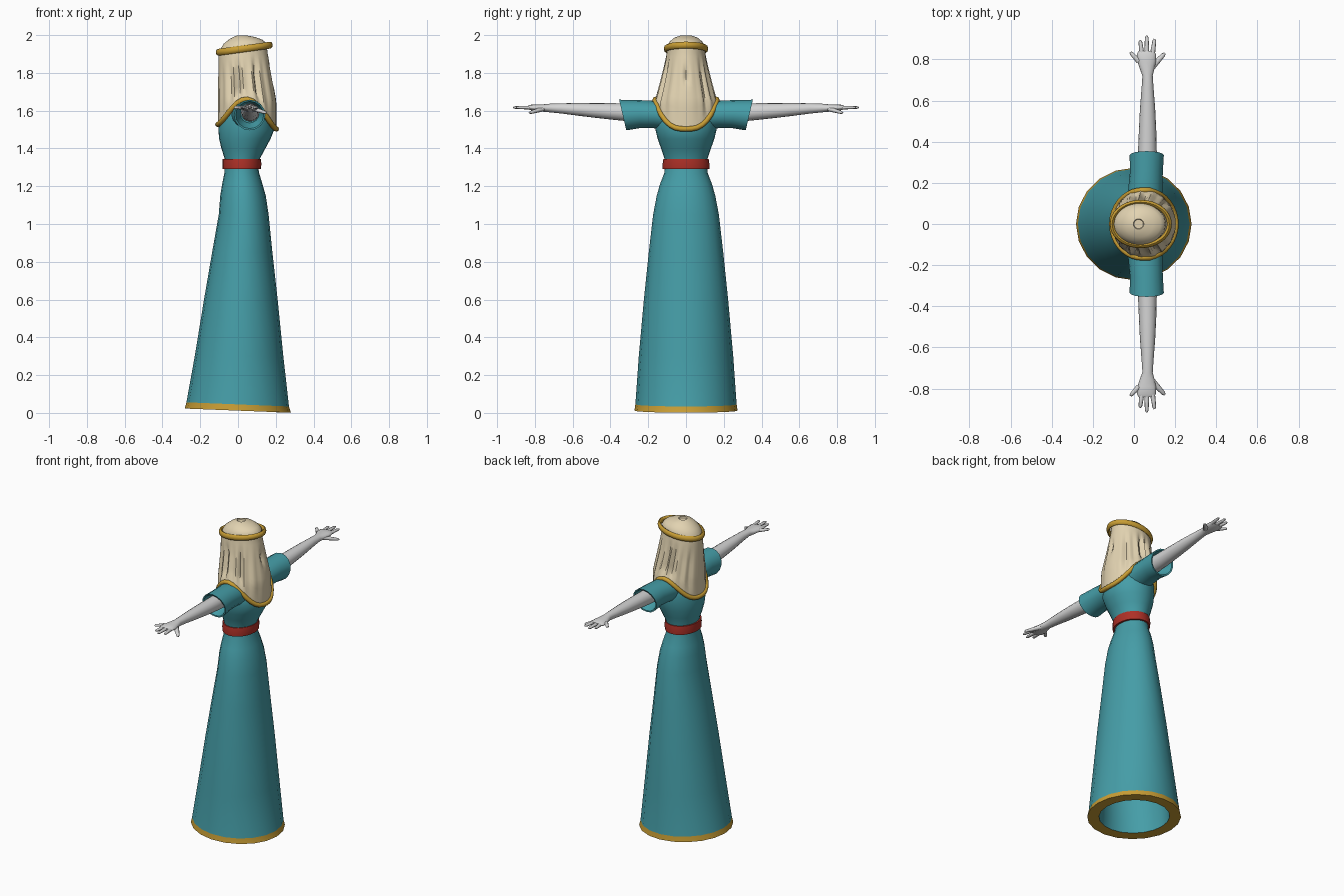
import bpy, bmesh, math
from math import sin, cos, pi
from mathutils import Vector

if "Cube" in bpy.data.objects:
    bpy.data.objects.remove(bpy.data.objects["Cube"])


def material(name, rgb):
    m = bpy.data.materials.new(name)
    m.diffuse_color = (*rgb, 1)
    m.use_nodes = True
    m.node_tree.nodes["Principled BSDF"].inputs["Base Color"].default_value = m.diffuse_color
    return m


TEAL = material("teal cloth", (0.06, 0.34, 0.39))
GOLD = material("gold trim", (0.58, 0.34, 0.035))
RED = material("red belt", (0.42, 0.03, 0.02))
CREAM = material("cream veil", (0.76, 0.65, 0.44))
WHITE = material("pale skin", (0.66, 0.66, 0.66))


def loft(name, rings, mats, rule=None, cap_start=True, cap_end=True, angle=40):
    """Skin closed rings of points; rule(ring index) picks the material."""
    bm = bmesh.new()
    vs = [[bm.verts.new(p) for p in r] for r in rings]
    n = len(vs[0])
    for i in range(len(vs) - 1):
        for j in range(n):
            k = (j + 1) % n
            f = bm.faces.new((vs[i][j], vs[i][k], vs[i + 1][k], vs[i + 1][j]))
            f.material_index = rule(i) if rule else 0
    if cap_start:
        bm.faces.new(vs[0])
    if cap_end:
        bm.faces.new(vs[-1])
    bmesh.ops.recalc_face_normals(bm, faces=bm.faces)
    me = bpy.data.meshes.new(name)
    bm.to_mesh(me)
    bm.free()
    for m in mats:
        me.materials.append(m)
    ob = bpy.data.objects.new(name, me)
    bpy.context.collection.objects.link(ob)
    bpy.ops.object.select_all(action='DESELECT')
    ob.select_set(True)
    bpy.context.view_layer.objects.active = ob
    bpy.ops.object.shade_smooth_by_angle(angle=math.radians(angle))
    return ob


def flat_ring(z, x0, x1, ry, n=20, tilt=0.0):
    """Horizontal ellipse spanning x0..x1 and -ry..ry."""
    c, rx = (x0 + x1) / 2, (x1 - x0) / 2
    return [Vector((c + rx * cos(2 * pi * j / n), ry * sin(2 * pi * j / n),
                    z + tilt * cos(2 * pi * j / n))) for j in range(n)]


def tube(name, path, r, mat, flat=1.0):
    """Closed tube along a loop of points."""
    n = len(path)
    rings = []
    for i in range(n + 1):
        p = path[i % n]
        t = (path[(i + 1) % n] - path[i % n - 1]).normalized()
        side = t.cross(Vector((0, 0, 1))).normalized()
        up = side.cross(t)
        rings.append([p + side * r * flat * cos(a * pi / 4) + up * r * sin(a * pi / 4)
                      for a in range(8)])
    return loft(name, rings, [mat], cap_start=False, cap_end=False, angle=60)


# skirt: outer wall, gold hem turned under, inner wall
skirt = [(1.31, -.07, .105, .11), (1.27, -.072, .112, .115), (1.21, -.084, .13, .138),
         (1.15, -.094, .147, .155), (1.05, -.102, .162, .174), (.85, -.137, .182, .197),
         (.6, -.18, .21, .223), (.3, -.229, .24, .25), (.045, -.273, .27, .268),
         (.012, -.282, .28, .273), (.014, -.215, .21, .205),
         (.08, -.212, .207, .2), (.6, -.165, .195, .2), (1.2, -.075, .115, .125)]
loft("skirt", [flat_ring(z, a, b, r, 20, -.011 if z < .1 else 0) for z, a, b, r in skirt],
     [TEAL, GOLD], rule=lambda i: 1 if i in (8, 9) else 0)

# bodice
bodice = [(1.3, -.07, .11, .11), (1.35, -.072, .118, .115), (1.4, -.088, .145, .132),
          (1.45, -.1, .172, .15), (1.5, -.104, .192, .162), (1.55, -.098, .182, .164),
          (1.6, -.085, .162, .156), (1.64, -.05, .13, .145), (1.66, -.01, .1, .11)]
loft("bodice", [flat_ring(*b, 24) for b in bodice], [TEAL], angle=60)

# belt
belt = [(1.29, -.072, .11, .115), (1.29, -.081, .121, .123), (1.318, -.083, .124, .124),
        (1.345, -.081, .121, .12), (1.345, -.07, .11, .11)]
loft("belt", [flat_ring(*b, 24) for b in belt], [RED])

# veil: crown dome, then draped folds down to a curved edge over the shoulders
N = 72


def drape(th, t):
    """Point on the hanging cloth; t runs from the headband (0) to the edge (1)."""
    s, c = abs(sin(th)), cos(th)
    top = 1.92 + .02 * c
    bottom = 1.515 - .012 * c + .145 * s ** 3
    z = top + (bottom - top) * t
    h = min(1, (1.92 - z) / .27)
    if h < 0:
        h = 0
    rx, ry, cx = .128 + .027 * h, .1 + .066 * h ** 1.15, .026 + .022 * h
    fold = (.5 + .5 * cos(17 * th)) * (.65 + .35 * cos(7 * th + 1))
    ramp = max(0, min(1, (t - .1) / .3)) * max(0, min(1, (1 - t) / .25))
    k = 1 - .24 * fold * ramp * s ** 1.5
    k -= .16 * max(0, 1 - abs(th if th < pi else th - 2 * pi) / .16) * max(0, 1 - abs(t - .35) / .13)
    return Vector((cx + rx * k * c, ry * k * sin(th), z))


angles = [2 * pi * j / N for j in range(N)]
dome = [(1.99, .0, .045, .022, 0), (1.998, -.003, .048, .025, 0), (1.996, -.012, .057, .034, 0),
        (1.985, -.042, .094, .064, .004), (1.965, -.075, .13, .086, .01),
        (1.942, -.094, .15, .1, .016)]
veil = [flat_ring(z, a, b, r, N, tl) for z, a, b, r, tl in dome]
veil += [[drape(a, i / 16) for a in angles] for i in range(17)]
loft("veil", veil, [CREAM], cap_end=False, angle=50)

# gold edge of the veil and headband
tube("veil_trim", [drape(a, 1) for a in angles[::2]], .014, GOLD)
tube("headband", flat_ring(1.928, -.106, .172, .106, 36, .019), .018, GOLD, flat=.65)


def limb(name, a, b, r0, r1, mat, flat=.8):
    """Tapered rounded finger from a to b."""
    a, b = Vector(a), Vector(b)
    d = (b - a).normalized()
    side = d.cross(Vector((0, 0, 1))).normalized()
    up = side.cross(d)
    rings = []
    for t, r in ((0, r0), (.5, (r0 + r1) / 2), (.9, r1), (1, r1 * .45)):
        p = a.lerp(b, t)
        rings.append([p + side * r * cos(k * pi / 4) + up * r * flat * sin(k * pi / 4)
                      for k in range(8)])
    return loft(name, rings, [mat], angle=60)


def arm_ring(s, y, cx, z, rx, rz, slant=0.0, n=16):
    """Upright ellipse across the arm; slant pushes the top outward."""
    return [Vector((cx + rx * cos(2 * pi * j / n),
                    s * (y + slant * sin(2 * pi * j / n)),
                    z + rz * sin(2 * pi * j / n))) for j in range(n)]


for s, side in ((-1, "right"), (1, "left")):
    # short flared sleeve with an open end
    sleeve = [(.09, .05, 1.572, .09, .075, 0), (.17, .055, 1.58, .083, .073, 0),
              (.25, .06, 1.582, .08, .074, .008), (.335, .062, 1.577, .083, .081, .019),
              (.333, .062, 1.577, .074, .072, .017), (.24, .062, 1.585, .05, .05, 0)]
    loft(side + "_sleeve", [arm_ring(s, *p) for p in sleeve], [TEAL])
    # arm, wrist and palm
    arm = [(.2, .064, 1.59, .05, .05), (.34, .065, 1.593, .046, .046),
           (.46, .066, 1.6, .042, .04), (.56, .066, 1.606, .037, .034),
           (.66, .066, 1.612, .029, .027), (.72, .066, 1.614, .025, .023),
           (.75, .064, 1.614, .034, .02), (.79, .062, 1.615, .045, .018),
           (.825, .06, 1.617, .046, .014), (.84, .06, 1.617, .038, .008)]
    loft(side + "_arm", [arm_ring(s, *p) for p in arm], [WHITE], angle=60)
    # fingers: base x, tip x, tip y
    fingers = [(.024, -.018, .835), (.04, .03, .893), (.062, .062, .915), (.088, .1, .9)]
    for i, (bx, tx, ty) in enumerate(fingers):
        limb(f"{side}_finger_{i + 1}", (bx, s * (.79 if i == 0 else .81), 1.616),
             (tx, s * ty, 1.617), .013, .009, WHITE)
    limb(side + "_thumb", (.08, s * .755, 1.61), (.15, s * .83, 1.588), .017, .01, WHITE)
